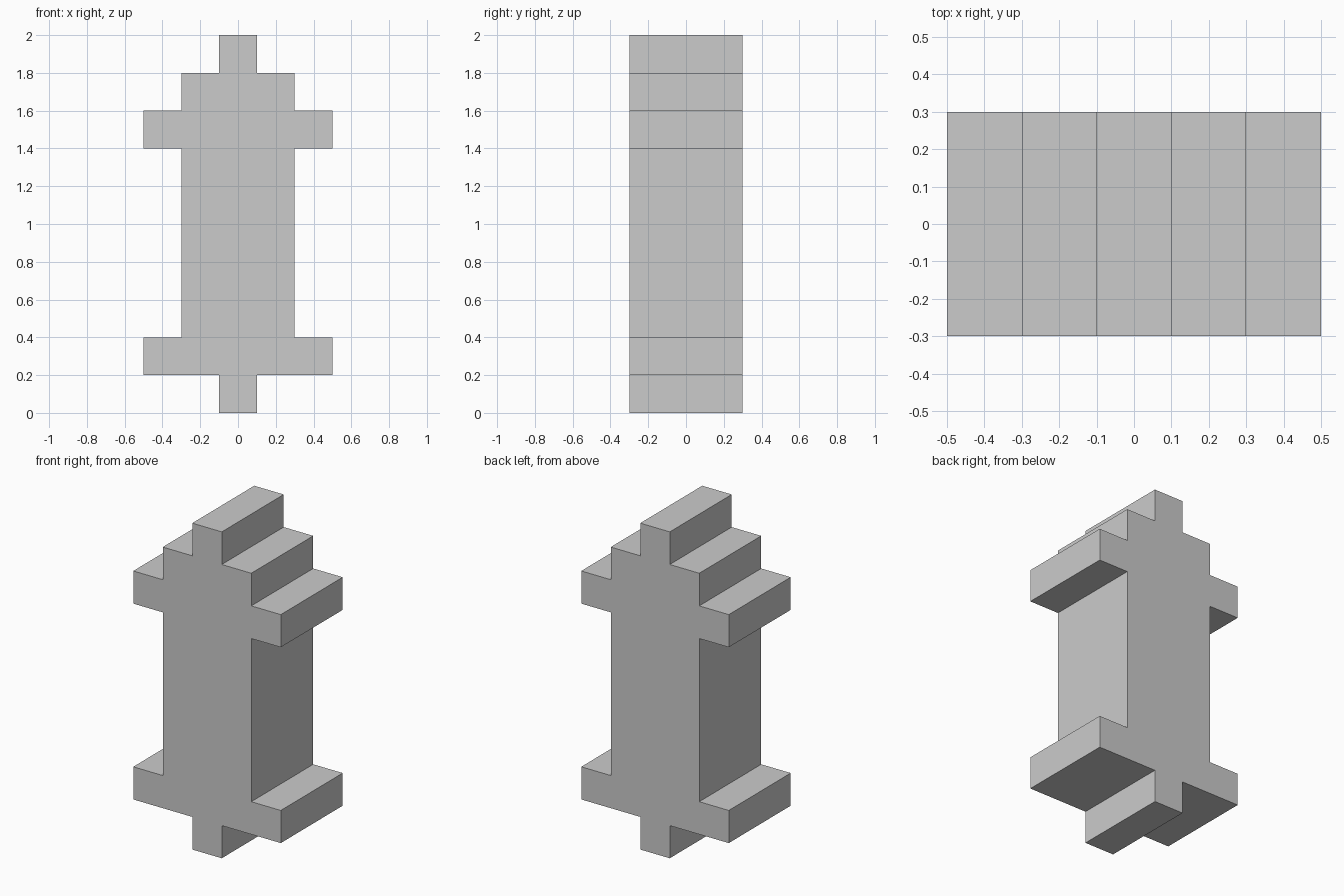
import bpy
import bmesh

cube = bpy.data.objects.get("Cube")
if cube:
    bpy.data.objects.remove(cube, do_unlink=True)

DEPTH = 0.6

# Single grey material
grey = bpy.data.materials.new("plain_grey")
grey.use_nodes = True
colour = (0.6, 0.6, 0.6, 1.0)
grey.diffuse_color = colour
grey.node_tree.nodes["Principled BSDF"].inputs["Base Color"].default_value = colour

# Right half of the stepped outline, bottom to top (x, z)
half = [(0.1, 0), (0.1, 0.2), (0.5, 0.2), (0.5, 0.4), (0.3, 0.4), (0.3, 1.4),
        (0.5, 1.4), (0.5, 1.6), (0.3, 1.6), (0.3, 1.8), (0.1, 1.8), (0.1, 2)]
outline = half + [(-x, z) for x, z in reversed(half)]

# Extrude the mirrored outline from front to back
bm = bmesh.new()
front = bm.faces.new([bm.verts.new((x, -DEPTH / 2, z)) for x, z in outline])
extruded = bmesh.ops.extrude_face_region(bm, geom=[front], use_keep_orig=True)
back = [v for v in extruded["geom"] if isinstance(v, bmesh.types.BMVert)]
bmesh.ops.translate(bm, verts=back, vec=(0, DEPTH, 0))
bmesh.ops.recalc_face_normals(bm, faces=bm.faces)

mesh = bpy.data.meshes.new("stepped_block")
bm.to_mesh(mesh)
bm.free()
mesh.materials.append(grey)
block = bpy.data.objects.new("stepped_block", mesh)
bpy.context.collection.objects.link(block)
